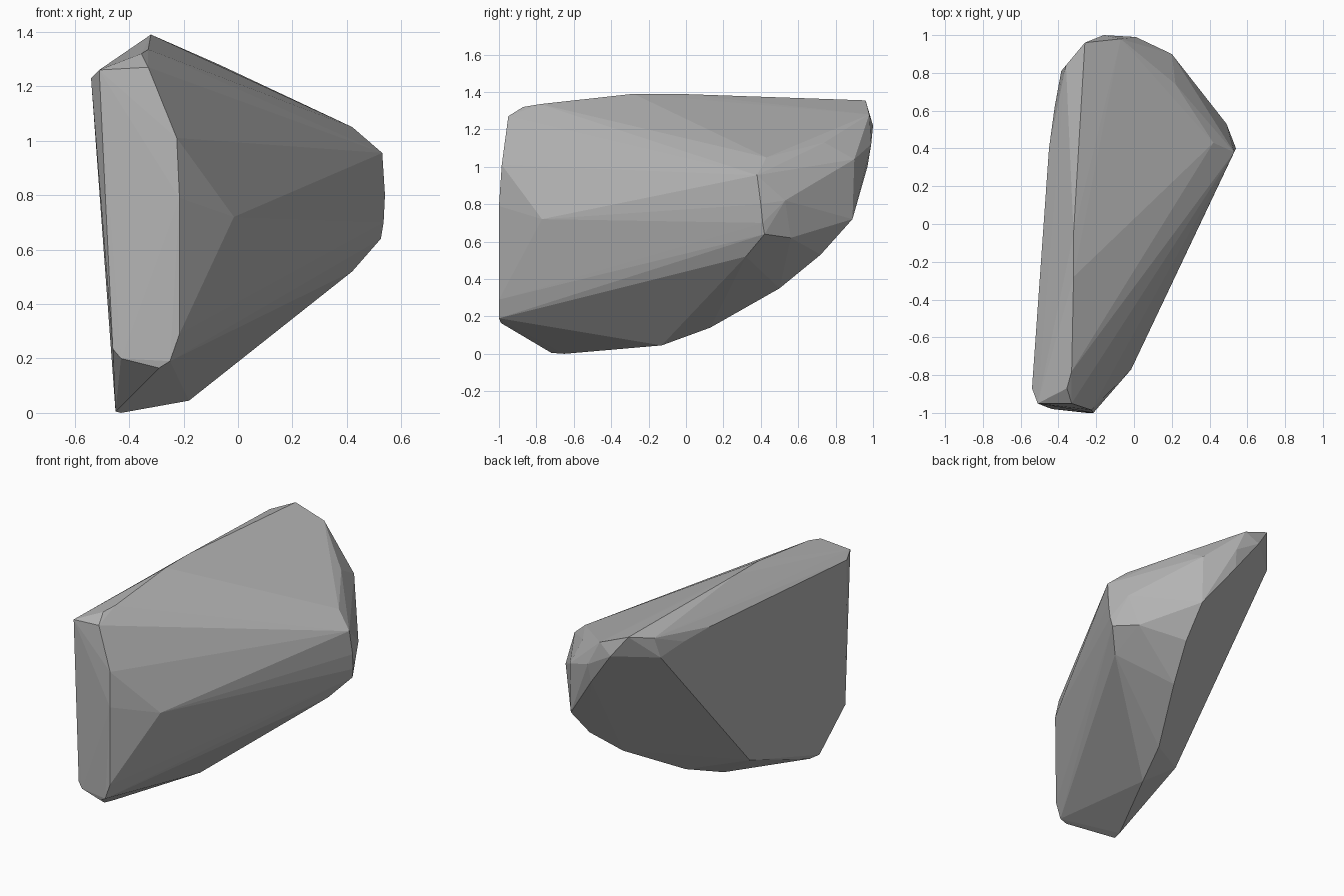
import bpy, bmesh

stone = bpy.data.materials.new("stone grey")
stone.diffuse_color = (0.45, 0.45, 0.45, 1)

# Corners of the rock, grouped by the region they bound
front_rim = [(-.51, -.95, 1.26), (-.54, -.87, 1.23), (-.33, -.95, 1.27),
             (-.355, -.87, 1.32), (-.225, -.985, 1.01), (-.215, -1, .79),
             (-.215, -1, .29), (-.25, -1, .19), (-.29, -.99, .165),
             (-.43, -.98, .20), (-.46, -.97, .235)]
side_peak = [(-.015, -.77, .72)]
top_ridge = [(-.33, -.78, 1.335), (-.32, -.28, 1.39), (-.32, -.05, 1.39),
             (-.26, .96, 1.355), (-.36, .84, 1.33)]
left_edge = [(-.45, .4, 1.26), (-.42, .62, 1.24), (-.385, .81, 1.2), (-.40, -.08, .2)]
base = [(-.45, -.72, .005), (-.43, -.65, 0), (-.18, -.13, .045),
        (-.09, .13, .14), (.1, .5, .35), (.185, .72, .53), (.2, .89, .72)]
right_nose = [(.42, 0.43, 1.05), (.53, .38, .955), (.54, .4, .8), (.535, .41, .7),
              (.525, .42, .64), (.42, .32, .52), (.49, .53, .82), (.43, .56, .62)]
back = [(.22, .74, 1.13), (.2, .9, 1.04), (.01, .99, 1.12), (0, .97, 1.0),
        (-.07, .98, 1.28), (-.16, 1, 1.22)]

# Wrap the corners in a faceted shell
bm = bmesh.new()
for group in (front_rim, side_peak, top_ridge, left_edge, base, right_nose, back):
    for p in group:
        bm.verts.new(p)
hull = bmesh.ops.convex_hull(bm, input=bm.verts[:])
bmesh.ops.delete(bm, geom=list({v for v in bm.verts if not v.link_faces}), context='VERTS')
bmesh.ops.recalc_face_normals(bm, faces=bm.faces[:])

mesh = bpy.data.meshes.new("rock")
bm.to_mesh(mesh)
bm.free()
mesh.materials.append(stone)
bpy.context.collection.objects.link(bpy.data.objects.new("rock", mesh))
